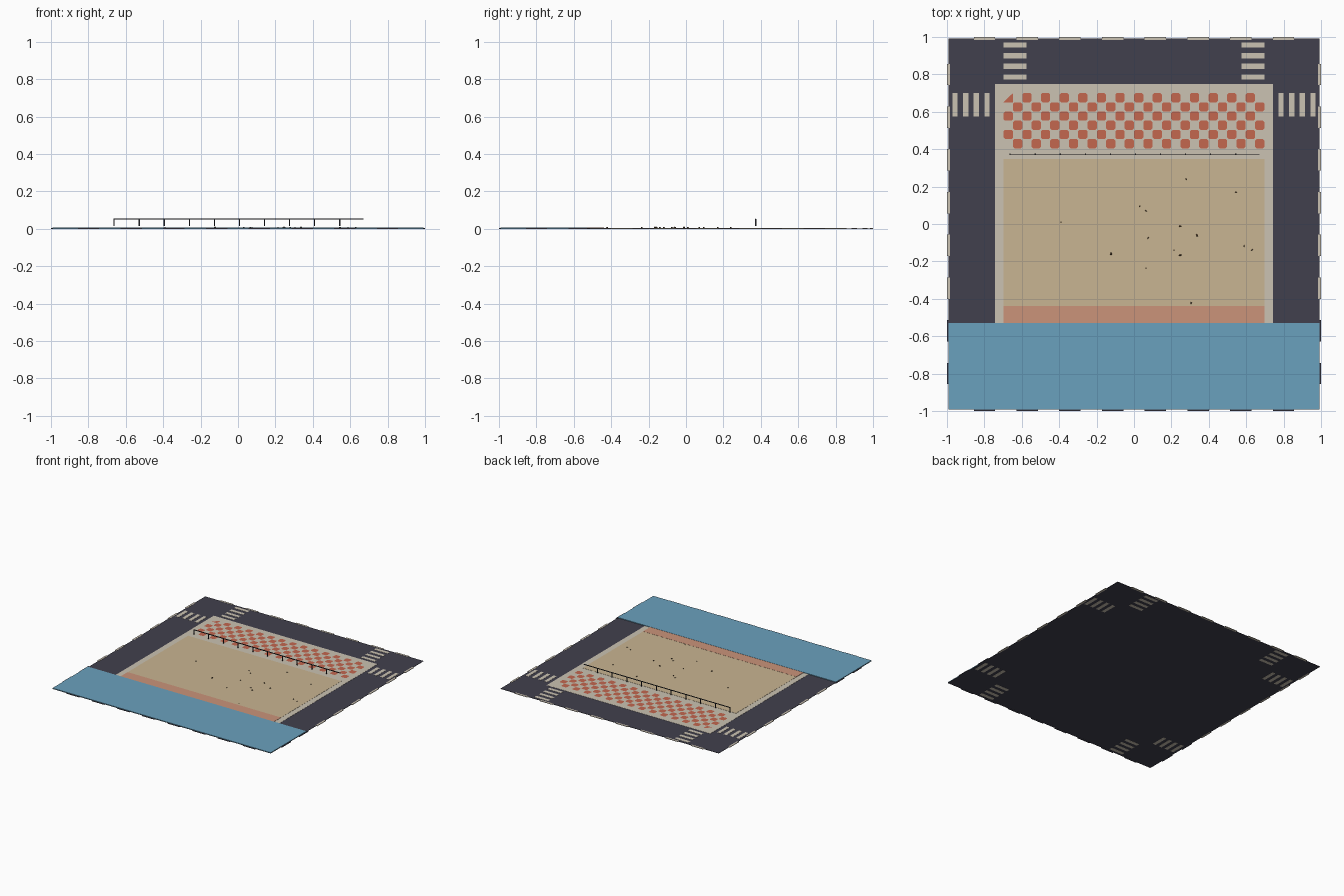
import bpy, bmesh, math, random
from mathutils import Matrix, Vector

if "Cube" in bpy.data.objects:
    bpy.data.objects.remove(bpy.data.objects["Cube"])

random.seed(4)


def material(name, hex_code):
    def lin(c):
        c /= 255
        return c / 12.92 if c <= 0.04045 else ((c + 0.055) / 1.055) ** 2.4
    m = bpy.data.materials.new(name)
    m.diffuse_color = [lin(int(hex_code[i:i + 2], 16)) for i in (0, 2, 4)] + [1]
    m.use_nodes = True
    m.node_tree.nodes["Principled BSDF"].inputs["Base Color"].default_value = m.diffuse_color
    return m


ASPHALT = material("asphalt", "41404d")
PAINT = material("pale_paint", "cbc2b2")
RED = material("red_tile", "c3674f")
SAND = material("sand", "c9b592")
CORAL = material("wet_sand", "cb947a")
WATER = material("water", "6aa1bd")
METAL = material("dark_metal", "2e3036")
ROCK = material("brown_rock", "5c4a35")


def finish(name, bm, mat):
    mesh = bpy.data.meshes.new(name)
    bm.to_mesh(mesh)
    bm.free()
    mesh.materials.append(mat)
    ob = bpy.data.objects.new(name, mesh)
    bpy.context.collection.objects.link(ob)
    return ob


def add_box(bm, x0, x1, y0, y1, z0, z1):
    loc = Matrix.Translation(((x0 + x1) / 2, (y0 + y1) / 2, (z0 + z1) / 2))
    size = Matrix.Diagonal((x1 - x0, y1 - y0, z1 - z0, 1))
    bmesh.ops.create_cube(bm, size=1, matrix=loc @ size)


def plate(name, mat, *bounds):
    bm = bmesh.new()
    add_box(bm, *bounds)
    return finish(name, bm, mat)


# Ground layers
E = 0.992
plate("road_base", ASPHALT, -E, E, -E, E, 0.0006, 0.003)
plate("pavement", PAINT, -0.744, 0.744, -0.60, 0.748, 0.002, 0.0042)
plate("beach", SAND, -0.697, 0.697, -0.58, 0.347, 0.003, 0.0054)
plate("shoreline", CORAL, -0.697, 0.697, -0.57, -0.438, 0.004, 0.0063)
plate("sea", WATER, -E, E, -E, -0.53, 0.002, 0.0075)

# Crosswalk bars at all four corners (the front ones lie under the sea)
bm = bmesh.new()
for sx in (-1, 1):
    for sy in (-1, 1):
        for k in range(4):
            c = 0.786 + k * 0.057
            for ax, ay, hx, hy in ((c, 0.638, 0.014, 0.062), (0.637, c, 0.062, 0.014)):
                add_box(bm, sx * ax - hx, sx * ax + hx, sy * ay - hy, sy * ay + hy, 0, 0.0042)
finish("crosswalk_bars", bm, PAINT)

# Lane dashes straddling the tile edges
land, sunk = bmesh.new(), bmesh.new()
for k in range(8):
    c = (k - 3.5) * 0.2285
    for s in (-1, 1):
        for x, y, hx, hy in ((c, s * E, 0.057, 0.008), (s * E, c, 0.008, 0.057)):
            add_box(land if y > -0.53 else sunk, x - hx, x + hx, y - hy, y + hy, 0, 0.0042)
finish("lane_dashes", land, PAINT)
finish("submerged_dashes", sunk, ASPHALT)

# Checker tiles with clipped corners; the first one is half a tile
bm = bmesh.new()
W, H, CUT, Z = 1.394 / 28, 0.295 / 6, 0.008, 0.0055
for row in range(6):
    for col in range(row % 2, 28, 2):
        x0, y1 = -0.697 + col * W, 0.70 - row * H
        x1, y0 = x0 + W, y1 - H
        if row == col == 0:
            pts = [(x0, y0), (x1, y0), (x1, y1)]
        else:
            pts = [(x0 + CUT, y0), (x1 - CUT, y0), (x1, y0 + CUT), (x1, y1 - CUT),
                   (x1 - CUT, y1), (x0 + CUT, y1), (x0, y1 - CUT), (x0, y0 + CUT)]
        bm.faces.new([bm.verts.new((x, y, Z)) for x, y in pts])
finish("checker_tiles", bm, RED)

# Promenade railing
bm = bmesh.new()
add_box(bm, -0.665, 0.67, 0.3705, 0.3755, 0.051, 0.056)
for k in range(10):
    x = -0.662 + k * 0.134
    add_box(bm, x - 0.003, x + 0.003, 0.370, 0.376, 0.014, 0.052)
finish("railing", bm, METAL)

# Scattered beach rocks
spots = [(-.39, .01), (.03, .096), (.064, .07), (.075, -.075), (.28, .24), (.545, .17),
         (.246, -.011), (.337, -.06), (-.123, -.16), (.214, -.14), (.246, -.166),
         (.064, -.236), (.588, -.118), (.631, -.139), (.305, -.422)]
big = {6, 7, 8, 10}
bm = bmesh.new()
for i, (x, y) in enumerate(spots):
    r = 0.0075 if i in big else 0.005
    m = (Matrix.Translation((x, y, 0.007)) @ Matrix.Rotation(random.uniform(0, 6.28), 4, 'Z')
         @ Matrix.Diagonal((r * 1.1, r * 0.85, r * 0.7, 1)))
    bmesh.ops.create_icosphere(bm, subdivisions=1, radius=1, matrix=m)
finish("beach_rocks", bm, ROCK)
